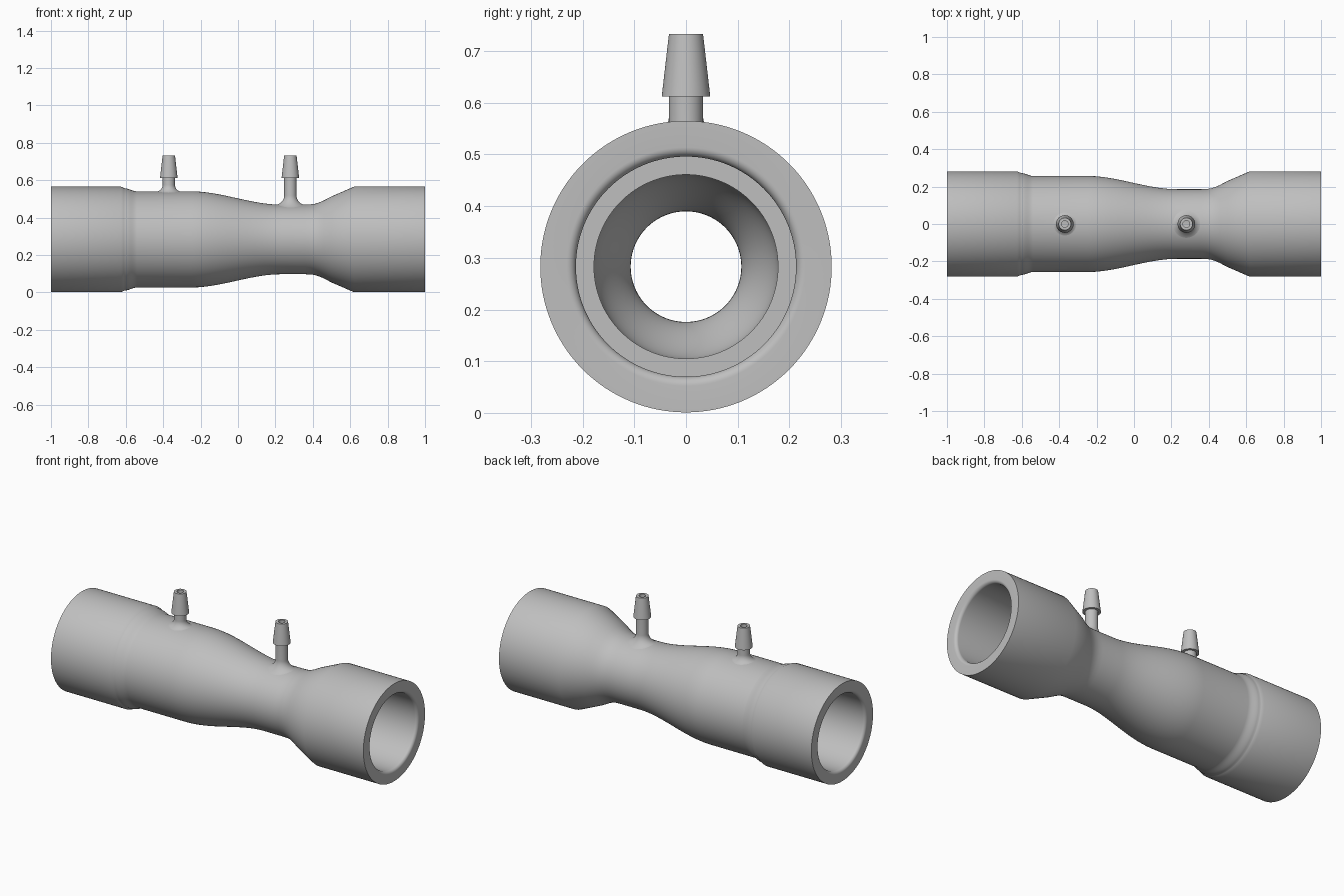
import bpy, bmesh, math
from mathutils import Vector

if "Cube" in bpy.data.objects:
    bpy.data.objects.remove(bpy.data.objects["Cube"], do_unlink=True)

AXIS_Z = 0.283          # height of the pipe axis
END_R, BODY_R, THROAT_R = 0.282, 0.257, 0.186
SOCKET_R, BORE_R, NECK_R = 0.213, 0.178, 0.107
HOLE_R = 0.018

grey = bpy.data.materials.new("light grey plastic")
grey.use_nodes = True
colour = (0.52, 0.52, 0.52, 1)
grey.diffuse_color = colour
grey.node_tree.nodes["Principled BSDF"].inputs["Base Color"].default_value = colour


def ease(x0, r0, x1, r1, steps=16):
    """Points on a smooth S curve from one radius to another."""
    out = []
    for i in range(steps + 1):
        t = i / steps
        out.append((x0 + (x1 - x0) * t, r0 + (r1 - r0) * t * t * (3 - 2 * t)))
    return out


def arc(cx, cy, rad, a0, a1, steps=8):
    """Points on a circular arc, angles in degrees."""
    angles = [math.radians(a0 + (a1 - a0) * i / steps) for i in range(steps + 1)]
    return [(cx + rad * math.cos(a), cy + rad * math.sin(a)) for a in angles]


def lathe(name, profile, place, sides):
    """Spin a closed profile; place(position, radius, angle) gives each point."""
    bm = bmesh.new()
    rings = [[bm.verts.new(place(p, r, 2 * math.pi * i / sides)) for i in range(sides)]
             for p, r in profile]
    for a, b in zip(rings, rings[1:] + rings[:1]):
        for i in range(sides):
            j = (i + 1) % sides
            bm.faces.new((a[i], a[j], b[j], b[i]))
    bmesh.ops.recalc_face_normals(bm, faces=bm.faces)
    mesh = bpy.data.meshes.new(name)
    bm.to_mesh(mesh)
    bm.free()
    mesh.materials.append(grey)
    obj = bpy.data.objects.new(name, mesh)
    bpy.context.collection.objects.link(obj)
    return obj


def smooth(obj):
    bpy.ops.object.select_all(action='DESELECT')
    obj.select_set(True)
    bpy.context.view_layer.objects.active = obj
    bpy.ops.object.shade_smooth_by_angle(angle=math.radians(30))


# Pipe body: outside from left to right, then the bore back again
LIP = 0.018
outside = [(-1, END_R), (-0.625, END_R), (-0.61, 0.275)]
outside += ease(-0.605, 0.273, -0.54, BODY_R, 8)
outside += ease(-0.25, BODY_R, 0.23, THROAT_R, 24)
outside += [(0.36, THROAT_R), (0.385, 0.187), (0.41, 0.19), (0.435, 0.198),
            (0.46, 0.209), (0.5, 0.23), (0.62, END_R), (1, END_R)]
bore = arc(1 - LIP, SOCKET_R + LIP, LIP, 0, -90)
bore += [(0.62, SOCKET_R), (0.62, BORE_R)]
bore += ease(0.58, BORE_R, 0.38, NECK_R)
bore += ease(0.23, NECK_R, -0.25, BORE_R, 24)
bore += [(-0.62, BORE_R), (-0.62, SOCKET_R)]
bore += arc(LIP - 1, SOCKET_R + LIP, LIP, 270, 180)
body = lathe("pipe_body", outside + bore,
             lambda x, r, a: Vector((x, r * math.cos(a), AXIS_Z + r * math.sin(a))), 128)


# Hose barbs with a fillet draped over the pipe
def hose_barb(name, x, pipe_r, fillet):
    stem_r, barb_r, base = 0.033, 0.047, AXIS_Z + pipe_r
    profile = [(0.733, HOLE_R), (0.733, stem_r), (0.612, barb_r), (0.612, stem_r)]
    flare = arc(stem_r + fillet, base + fillet - 0.001, fillet, 180, 270, 10)
    profile += [(z, r) for r, z in flare]
    profile += [(base - 0.02, stem_r + fillet), (base - 0.02, HOLE_R)]

    def place(z, r, a):
        y = r * math.sin(a)
        blend = min(1, max(0, (base + fillet - z) / fillet))
        drop = (pipe_r - math.sqrt(pipe_r ** 2 - y ** 2)) * blend
        return Vector((x + r * math.cos(a), y, z - drop))

    smooth(lathe(name, profile, place, 48))

    # Drilled passage into the bore
    bpy.ops.mesh.primitive_cylinder_add(vertices=48, radius=HOLE_R, depth=0.3,
                                        location=(x, 0, base))
    drill = bpy.context.object
    drill.name = name + "_drill"
    drill.hide_render = True
    drill.hide_set(True)
    cut = body.modifiers.new(name + " passage", 'BOOLEAN')
    cut.operation = 'DIFFERENCE'
    cut.solver = 'EXACT'
    cut.object = drill


smooth(body)
hose_barb("wide_side_barb", -0.37, BODY_R, 0.036)
hose_barb("throat_barb", 0.28, THROAT_R, 0.05)
